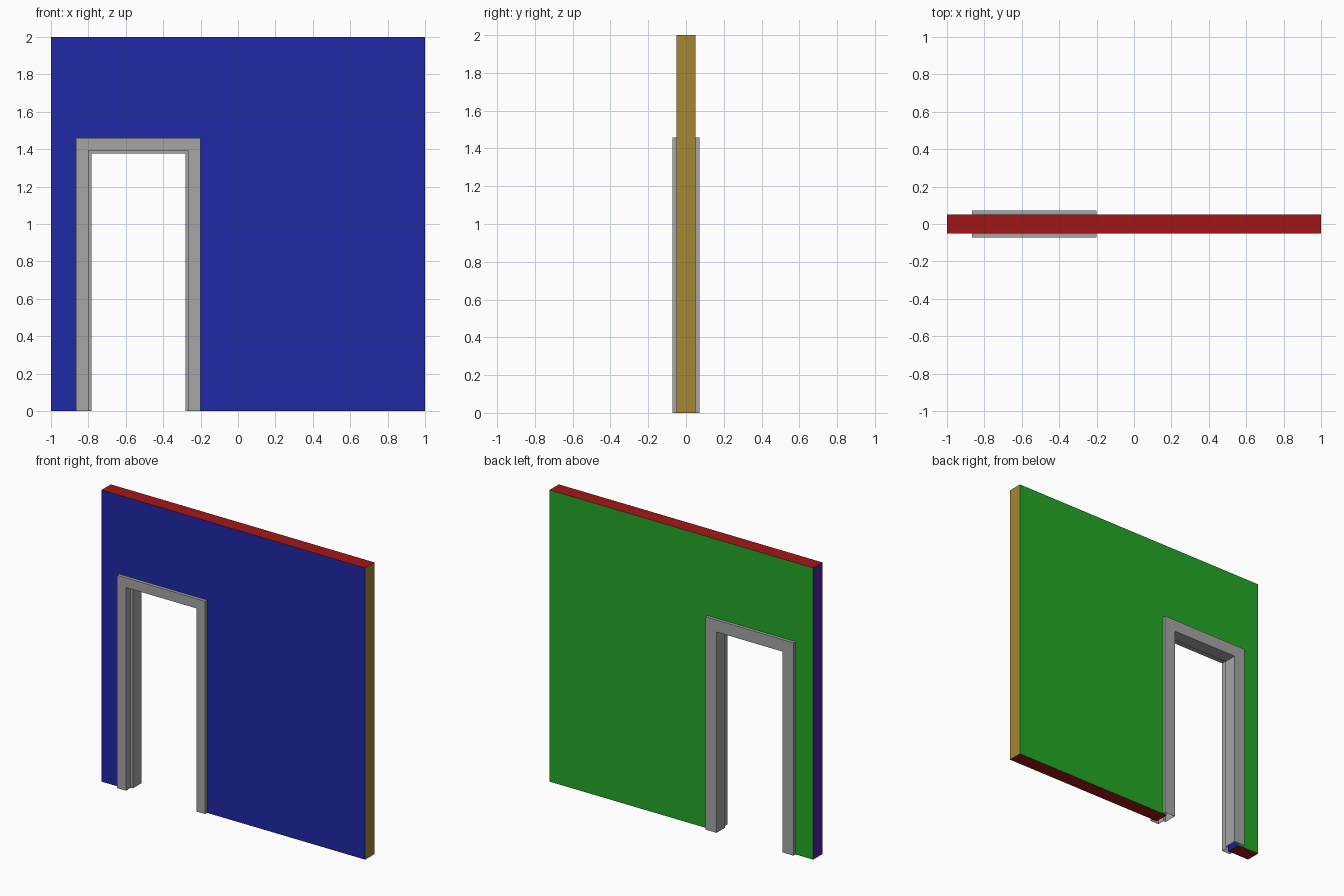
import bpy

if "Cube" in bpy.data.objects:
    bpy.data.objects.remove(bpy.data.objects["Cube"])

HALF = 0.05                       # half wall thickness
LEFT, RIGHT, TOP = -0.866, -0.2, 1.459   # outer edges of the door frame
TRIM = 0.072                      # half frame depth


def make_object(name, verts, faces):
    mesh = bpy.data.meshes.new(name)
    mesh.from_pydata(verts, [], faces)
    mesh.update()
    obj = bpy.data.objects.new(name, mesh)
    bpy.context.collection.objects.link(obj)
    return obj


def add_paint(obj, name, colour):
    mat = bpy.data.materials.new("paint_" + name)
    mat.diffuse_color = colour
    mat.use_nodes = True
    mat.node_tree.nodes["Principled BSDF"].inputs["Base Color"].default_value = mat.diffuse_color
    obj.data.materials.append(mat)


def portal(inset):
    """Left foot, left corner, right corner, right foot of the doorway."""
    return [(LEFT + inset, 0), (LEFT + inset, TOP - inset),
            (RIGHT - inset, TOP - inset), (RIGHT - inset, 0)]


# Wall: outline with a doorway notch, reveals left open behind the frame
outline = [(-1, 0)] + portal(0.033) + [(1, 0), (1, 2), (-1, 2)]
n = len(outline)
verts = [(x, y, z) for y in (-HALF, HALF) for x, z in outline]
faces = [tuple(range(n)), tuple(reversed(range(n, 2 * n)))]
slots = ["front", "back"]
for edge, side in ((0, "ends"), (4, "ends"), (5, "right"), (6, "ends"), (7, "left")):
    nxt = (edge + 1) % n
    faces.append((edge, edge + n, nxt + n, nxt))
    slots.append(side)
wall = make_object("wall", verts, faces)

# One paint colour for each side of the wall
paints = {
    "front": (0.014, 0.022, 0.38, 1),
    "back": (0.016, 0.39, 0.02, 1),
    "ends": (0.37, 0.008, 0.008, 1),
    "right": (0.376, 0.238, 0.033, 1),
    "left": (0.08, 0.016, 0.38, 1),
}
for side, colour in paints.items():
    add_paint(wall, side, colour)
for poly, side in zip(wall.data.polygons, slots):
    poly.material_index = list(paints).index(side)

# Door frame: rebated profile (inset, depth) swept up, across and down
profile = [(0, -HALF), (0, -TRIM), (0.066, -TRIM), (0.066, -0.02),
           (0.082, -0.02), (0.082, TRIM), (0, TRIM), (0, HALF)]
verts, faces = [], []
for inset, y in profile:
    verts += [(x, y, z) for x, z in portal(inset)]
for i in range(len(profile) - 1):
    for k in range(3):
        a, b = i * 4 + k, (i + 1) * 4 + k
        faces.append((a, b, b + 1, a + 1))
frame = make_object("door_frame", verts, faces)
add_paint(frame, "frame", (0.38, 0.38, 0.38, 1))
